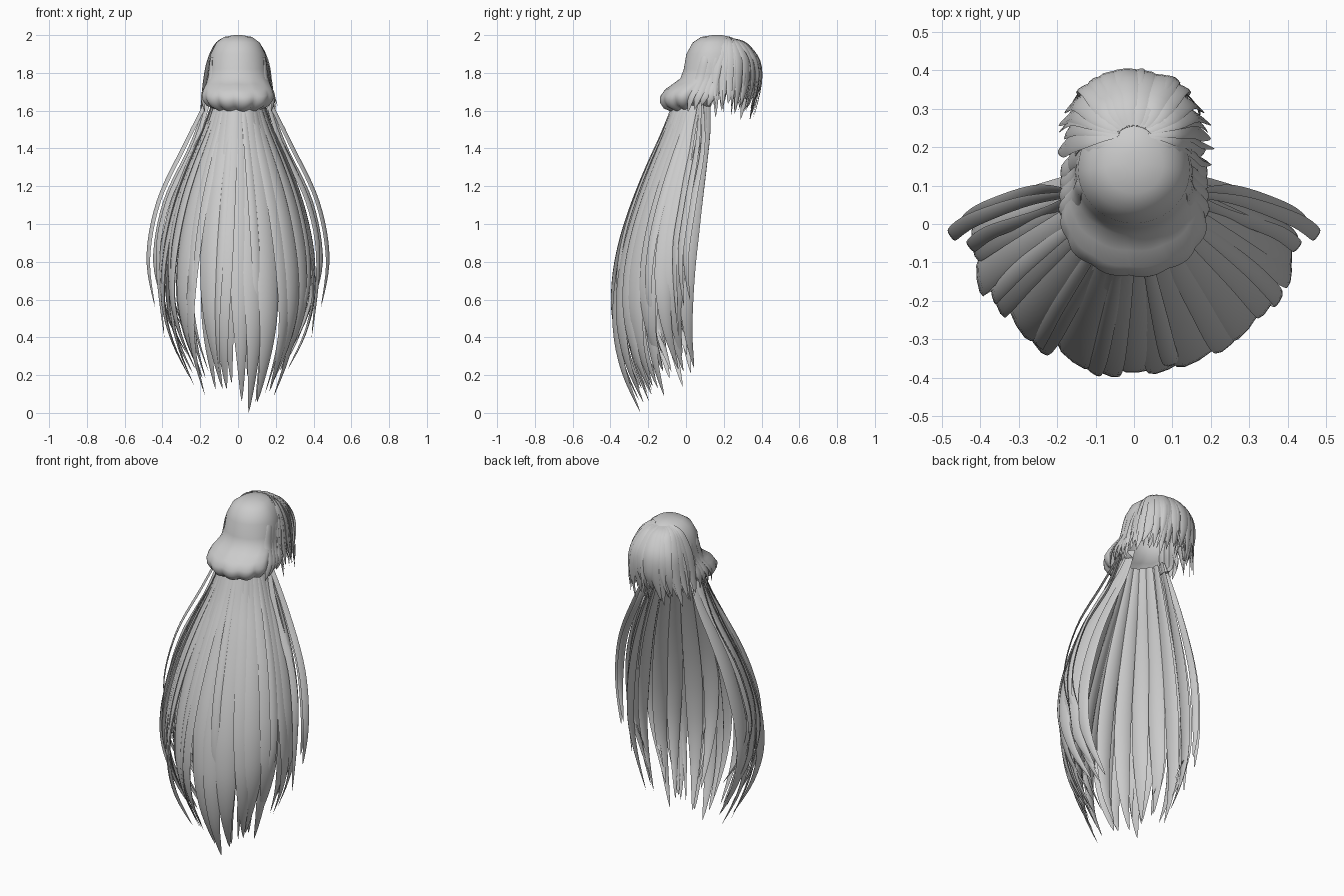
import bpy, bmesh, math, random
from mathutils import Vector, Matrix

random.seed(4)
if "Cube" in bpy.data.objects:
    bpy.data.objects.remove(bpy.data.objects["Cube"])

hair = bpy.data.materials.new("hair_grey")
hair.use_nodes = True
GREY = (0.6, 0.6, 0.6, 1)
hair.diffuse_color = GREY
hair.node_tree.nodes["Principled BSDF"].inputs["Base Color"].default_value = GREY


def finish(bm, name):
    bmesh.ops.recalc_face_normals(bm, faces=bm.faces)
    mesh = bpy.data.meshes.new(name)
    bm.to_mesh(mesh)
    bm.free()
    obj = bpy.data.objects.new(name, mesh)
    bpy.context.collection.objects.link(obj)
    mesh.materials.append(hair)
    for o in bpy.context.selected_objects:
        o.select_set(False)
    obj.select_set(True)
    bpy.context.view_layer.objects.active = obj
    bpy.ops.object.shade_smooth_by_angle(angle=math.radians(50))


def spline(pts, t):
    """Point on a smooth curve through evenly timed points, t in 0..1."""
    n = len(pts) - 1
    i = min(int(t * n), n - 1)
    u = t * n - i
    p = [pts[max(0, min(n, i + k))] for k in (-1, 0, 1, 2)]
    return 0.5 * (2 * p[1] + (p[2] - p[0]) * u
                  + (2 * p[0] - 5 * p[1] + 4 * p[2] - p[3]) * u * u
                  + (3 * p[1] - p[0] - 3 * p[2] + p[3]) * u ** 3)


def lock(bm, pts, width, axis_y, root=0.5, peak=0.6, thick=0.28, steps=22, sides=8, twist=0.0):
    """Leaf-like lock of hair: lens section swept along a path, pointed tip."""
    pts = [Vector(p) for p in pts]
    rings = []
    for k in range(steps):
        t = k / steps
        c = spline(pts, t)
        tan = (spline(pts, t + 0.02) - spline(pts, max(0, t - 0.02))).normalized()
        out = Vector((c.x, c.y - axis_y, 0.02))
        side = Matrix.Rotation(twist * t, 3, tan) @ tan.cross(out).normalized()
        nor = side.cross(tan)
        if t < peak:
            w = root + (1 - root) * math.sin(t / peak * math.pi / 2)
        else:
            w = math.cos((t - peak) / (1 - peak) * math.pi / 2) ** 0.9
        w *= width / 2
        ring = []
        for j in range(sides):
            a = 2 * math.pi * j / sides
            ring.append(bm.verts.new(c + side * w * math.cos(a) + nor * w * thick * math.sin(a)))
        rings.append(ring)
    tip = bm.verts.new(pts[-1])
    for r, q in zip(rings, rings[1:]):
        for j in range(sides):
            bm.faces.new((r[j], r[j - 1], q[j - 1], q[j]))
    for j in range(sides):
        bm.faces.new((rings[-1][j], rings[-1][j - 1], tip))
    bm.faces.new(rings[0])


# Crown and rolled bob: rings of height, half width, back y, widest y, front y
RINGS = [(2.0, .02, .14, .16, .19), (1.99, .075, .08, .15, .24), (1.96, .115, .035, .14, .28),
         (1.9, .145, .002, .14, .3), (1.82, .152, -.012, .13, .3), (1.77, .156, -.03, .1, .3),
         (1.74, .165, -.07, .06, .29), (1.71, .178, -.112, .03, .28), (1.675, .188, -.137, .01, .28),
         (1.645, .185, -.137, .01, .28), (1.615, .165, -.117, .01, .28), (1.595, .12, -.07, .02, .26)]
bm = bmesh.new()
SEG = 96
prev = None
for z, rx, yb, yc, yf in RINGS:
    row = []
    roll = max(0, min(1, (1.8 - z) / 0.14))
    for j in range(SEG):
        a = 2 * math.pi * j / SEG
        lobe = abs(math.sin(a * 5.5 + 0.4)) - 0.6
        rib = 1 + 0.05 * roll * lobe
        depth = yc - yb if math.cos(a) > 0 else yf - yc
        drop = roll * (0.018 * (1 - math.cos(a)) - 0.01 * lobe)
        row.append(bm.verts.new((rx * rib * math.sin(a), yc - depth * rib * math.cos(a), z + drop)))
    if prev:
        for j in range(SEG):
            # the face opening is left free below the fringe line
            if z < 1.84 and math.cos(2 * math.pi * (j - .5) / SEG) < -0.45:
                continue
            bm.faces.new((prev[j - 1], prev[j], row[j], row[j - 1]))
    else:
        bm.faces.new(row)
    prev = row
bmesh.ops.delete(bm, geom=[v for v in bm.verts if not v.link_faces], context="VERTS")
finish(bm, "crown_and_bob")

# Locks laid over the sides of the bob
bm = bmesh.new()
for s in (-1, 1):
    for i in range(4):
        y = 0.05 + 0.035 * i
        e = random.uniform(-.01, .03)
        lock(bm, [(s * .085, y + .07, 1.965), (s * .138, y + .05, 1.88), (s * .15, y + .02, 1.77),
                  (s * .185, y - .02, 1.68), (s * .175, y - .04, 1.6 + e)], .05, .13, thick=.28)
finish(bm, "side_bob_locks")

# Long hair: envelope of half width, back y and side y from root to tip
WIDE = [.12, .185, .265, .335, .385, .415, .415, .365, .27]
BACK = [-.05, -.125, -.21, -.285, -.345, -.38, -.385, -.345, -.255]
SIDE = [.1, .09, .06, .03, .005, -.015, -.02, -.01, .02]


def long_lock(bm, a, tip, width, scale, sway, twist):
    pts = []
    n = len(WIDE) - 1
    for k in range(n + 1):
        b = a + sway * (k / n) ** 3
        y = SIDE[k] + (BACK[k] * scale - SIDE[k]) * math.cos(b)
        pts.append((WIDE[k] * scale * math.sin(b), y, 1.68 + (tip - 1.68) * k / n))
    lock(bm, pts, width, 0.06, root=0.42, peak=0.55, thick=0.24, steps=30, twist=twist)


def long_layer(name, count, spread, width, scale, low, lift):
    """Fan of locks; lift raises the tips toward the sides."""
    bm = bmesh.new()
    for i in range(count):
        a = math.radians(spread) * (2 * i / (count - 1) - 1)
        tip = low + lift * abs(math.sin(a)) ** 4 + random.uniform(0, .14)
        if i == count // 2 + 1:
            tip = low
        long_lock(bm, a, tip, width * random.uniform(.85, 1.15),
                  scale * random.uniform(.95, 1.01), random.uniform(-.12, .12),
                  random.uniform(.1, .6) * (1 if a < 0 else -1))
    finish(bm, name)


long_layer("long_outer_locks", 15, 84, .112, 1.0, 0.0, .2)
long_layer("long_inner_locks", 12, 93, .1, .88, .06, .04)
long_layer("long_fine_locks", 8, 88, .045, 1.01, .1, .2)

# Loose thin strands bowing out at both sides
bm = bmesh.new()
for s in (-1, 1):
    for dx, dy, tip in ((0, 0, .56), (-.035, .03, .6), (-.05, -.03, .4)):
        lock(bm, [(s * .14, .08, 1.7), (s * (.28 + dx), .06 + dy, 1.42),
                  (s * (.42 + dx), .01 + dy, 1.12), (s * (.475 + dx), -.03 + dy, .82),
                  (s * (.44 + dx), -.01 + dy, tip)], .04, .3, thick=.2)
finish(bm, "loose_side_strands")


# Fringe: locks fanning from the crown over the open face side
def fringe(name, count, width, scale, low, first):
    bm = bmesh.new()
    for s in (-1, 1):
        for i in range(count):
            b = math.radians(first + (102 - first) * i / (count - 1))
            # squared-off fan, fuller at the diagonals
            full = scale * (1 + 0.07 * math.sin(2 * b) ** 2) * random.uniform(.95, 1.02)
            sx, cy = s * math.sin(b) * full, math.cos(b) * full
            e = random.uniform(-.03, .07)
            turn = s * random.uniform(-.02, .015)
            lock(bm, [(sx * .04, .235 + cy * .02, 1.978), (sx * .105, .23 + cy * .09, 1.95),
                      (sx * .148, .22 + cy * .165, 1.86), (sx * .175, .2 + cy * .193, 1.74),
                      (sx * .2 + turn, .19 + cy * .165, low + e)],
                 width * random.uniform(.8, 1.2), .2, root=.45, peak=.5, thick=.25, steps=16,
                 twist=-s * random.uniform(0, .5))
    finish(bm, name)


fringe("fringe_outer_locks", 9, .066, 1.0, 1.58, 8)
fringe("fringe_inner_locks", 8, .066, .9, 1.62, 14)
fringe("fringe_fine_locks", 8, .028, 1.02, 1.57, 5)
